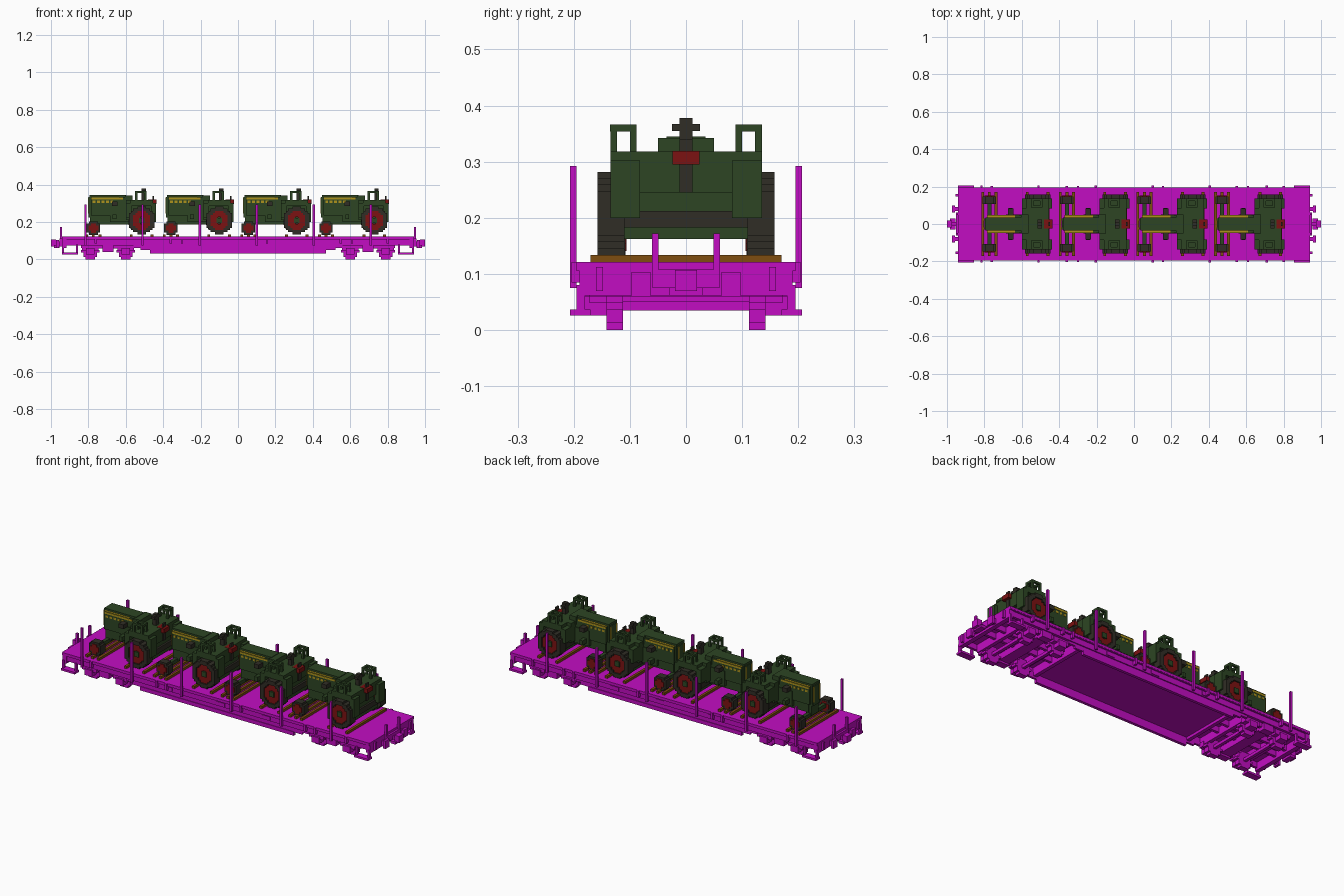
import bpy, bmesh, math
from mathutils import Matrix, Vector

if "Cube" in bpy.data.objects:
    bpy.data.objects.remove(bpy.data.objects["Cube"])

V = 0.0118  # block size


def material(name, rgb):
    m = bpy.data.materials.new(name)
    m.use_nodes = True
    m.diffuse_color = (*rgb, 1)
    m.node_tree.nodes["Principled BSDF"].inputs["Base Color"].default_value = (*rgb, 1)
    return m


MAGENTA = material("magenta", (0.54, 0.004, 0.54))
GREEN = material("dark_green", (0.026, 0.06, 0.017))
RUBBER = material("rubber_black", (0.03, 0.027, 0.019))
RED = material("dark_red", (0.2, 0.006, 0.006))
WOOD = material("wood_brown", (0.21, 0.075, 0.005))
YELLOW = material("yellow", (0.42, 0.29, 0.012))


def boxes(name, mat, items, mirror_y=False, mirror_x=False):
    """One object from boxes given as (x0, x1, y0, y1, z0, z1)."""
    items = list(items)
    if mirror_y:
        items += [(a, b, -d, -c, e, f) for a, b, c, d, e, f in items]
    if mirror_x:
        items += [(-b, -a, c, d, e, f) for a, b, c, d, e, f in items]
    bm = bmesh.new()
    for x0, x1, y0, y1, z0, z1 in items:
        mid = Vector((x0 + x1, y0 + y1, z0 + z1)) / 2
        size = Matrix.Diagonal((x1 - x0, y1 - y0, z1 - z0, 1))
        bmesh.ops.create_cube(bm, size=1, matrix=Matrix.Translation(mid) @ size)
    me = bpy.data.meshes.new(name)
    bm.to_mesh(me)
    bm.free()
    me.materials.append(mat)
    ob = bpy.data.objects.new(name, me)
    bpy.context.collection.objects.link(ob)
    return ob


def disc(x, z, r, y0, y1, inner=0):
    """Blocky disc or ring in the xz plane, as rows of boxes."""
    n = max(1, round(2 * r / V))
    h = 2 * r / n
    out = []
    for i in range(n):
        zc = -r + (i + 0.5) * h
        w = max(h / 2, round(math.sqrt(max(r * r - zc * zc, 0)) / h) * h)
        zs = (z + zc - h / 2, z + zc + h / 2)
        if abs(zc) < inner:
            k = max(h / 2, round(math.sqrt(inner ** 2 - zc ** 2) / h) * h)
            out += [(x - w, x - k, y0, y1, *zs), (x + k, x + w, y0, y1, *zs)]
        else:
            out.append((x - w, x + w, y0, y1, *zs))
    return out


# ---------- wagon ----------
boxes("deck", MAGENTA, [(-0.94, 0.94, -0.195, 0.195, 0.105, 0.121)])
boxes("side_sills", MAGENTA, [
    (-0.94, 0.94, 0.183, 0.196, 0.108, 0.121),
    (-0.93, 0.93, 0.172, 0.186, 0.075, 0.108),
    (-0.56, 0.56, 0.168, 0.180, 0.062, 0.08),
    (-0.52, 0.52, 0.168, 0.180, 0.05, 0.065),
    (-0.47, 0.47, 0.168, 0.184, 0.032, 0.053)], mirror_y=True)
boxes("end_beam", MAGENTA, [(0.918, 0.942, -0.19, 0.19, 0.062, 0.121),
                            (0.935, 0.953, -0.06, 0.06, 0.075, 0.108)], mirror_x=True)
boxes("centre_floor", MAGENTA, [(-0.47, 0.47, -0.17, 0.17, 0.075, 0.09)])
boxes("cross_beams", MAGENTA,
      [(x - 0.01, x + 0.01, -0.172, 0.172, 0.06, 0.106) for x in (0.48, 0.57, 0.83)], mirror_x=True)
boxes("centre_sills", MAGENTA, [(-0.92, 0.92, 0.03, 0.045, 0.075, 0.106)], mirror_y=True)

# side stakes with their pockets, and short end stakes
stakes = [-0.815 + 0.305 * i for i in range(6)]
boxes("side_stakes", MAGENTA,
      [(x - 0.006, x + 0.006, 0.195, 0.207, 0.075, 0.292) for x in stakes], mirror_y=True)
boxes("stake_pockets", MAGENTA,
      [(x - 0.006, x + 0.006, 0.184, 0.204, 0.085, 0.121)
       for x in (-0.76, -0.36, -0.30, 0.155, 0.55, 0.61, 0.80)], mirror_y=True)
boxes("end_stakes", MAGENTA, [(0.94, 0.952, 0.049, 0.061, 0.08, 0.172)], mirror_y=True, mirror_x=True)

# bogies
bogie, bogie_wheels, axles = [], [], []
for x in (0.6, 0.79):
    bogie_wheels += disc(x, 0.043, 0.043, 0.112, 0.142)
    axles.append((x - 0.008, x + 0.008, -0.12, 0.12, 0.035, 0.051))
    bogie += [(x - 0.045, x + 0.045, 0.142, 0.172, 0.048, 0.075),
              (x - 0.022, x + 0.022, 0.142, 0.182, 0.026, 0.06)]
bogie += [(0.56, 0.83, 0.145, 0.165, 0.058, 0.08), (0.665, 0.725, 0.142, 0.18, 0.04, 0.075)]
boxes("bogie_frames", MAGENTA, bogie, mirror_y=True, mirror_x=True)
boxes("rail_wheels", MAGENTA, bogie_wheels, mirror_y=True, mirror_x=True)
boxes("wheel_axles", MAGENTA, axles, mirror_x=True)
boxes("bogie_bolsters", MAGENTA, [(0.665, 0.725, -0.145, 0.145, 0.05, 0.085),
                                  (0.65, 0.74, -0.045, 0.045, 0.08, 0.106)], mirror_x=True)

# couplers, buffers and steps
boxes("couplers", MAGENTA, [(0.94, 0.985, -0.012, 0.012, 0.078, 0.092),
                            (0.972, 1.0, -0.02, 0.02, 0.07, 0.107),
                            (0.955, 0.985, -0.03, 0.03, 0.062, 0.076)], mirror_x=True)
boxes("buffers", MAGENTA, [(0.94, 0.962, 0.07, 0.09, 0.068, 0.095),
                           (0.958, 0.972, 0.062, 0.098, 0.06, 0.103),
                           (0.942, 0.954, 0.148, 0.16, 0.07, 0.112)], mirror_y=True, mirror_x=True)
boxes("corner_steps", MAGENTA, [(0.855, 0.94, 0.17, 0.207, 0.026, 0.037),
                                (0.855, 0.865, 0.18, 0.195, 0.03, 0.08),
                                (0.93, 0.94, 0.18, 0.195, 0.03, 0.08)], mirror_y=True, mirror_x=True)
boxes("brake_gear", MAGENTA, [(-0.3, -0.27, 0.178, 0.19, 0.08, 0.1),
                              (0.0, 0.05, 0.178, 0.19, 0.08, 0.1),
                              (0.28, 0.33, 0.178, 0.19, 0.08, 0.1)], mirror_y=True)

# ---------- one tractor, x measured from its rear axle ----------
FX, FZ, RZ = -0.258, 0.167, 0.208
tractor = []


def part(name, mat, items, mirror_y=False):
    tractor.append(boxes(name, mat, items, mirror_y))


part("bonnet", GREEN, [(-0.28, -0.085, -0.035, 0.035, 0.235, 0.345),
                       (-0.272, -0.085, -0.046, 0.046, 0.235, 0.333),
                       (-0.285, -0.27, -0.03, 0.03, 0.225, 0.333)])
part("bonnet_stripes", YELLOW, [(-0.272, -0.10, 0.0455, 0.0475, 0.321, 0.331),
                                (-0.272, -0.12, 0.035, 0.0465, 0.333, 0.335)]
     + [(-0.262 + i * 0.024, -0.248 + i * 0.024, 0.0455, 0.0475, 0.302, 0.314)
        for i in range(5)], mirror_y=True)
part("grille_edges", YELLOW, [(-0.287, -0.284, 0.02, 0.03, 0.245, 0.33)], mirror_y=True)
part("engine_block", GREEN, [(-0.26, -0.05, -0.034, 0.034, 0.185, 0.24),
                             (-0.17, -0.06, -0.05, 0.05, 0.2, 0.285),
                             (-0.155, -0.135, -0.085, 0.085, 0.215, 0.24)])
part("side_lamps", RUBBER, [(-0.16, -0.13, 0.046, 0.082, 0.285, 0.308)], mirror_y=True)
part("cab_body", GREEN, [(-0.085, 0.045, -0.085, 0.085, 0.21, 0.318),
                         (-0.09, -0.05, -0.05, 0.05, 0.3, 0.342),
                         (-0.06, 0.05, -0.11, 0.11, 0.162, 0.185)])
part("gearbox", RUBBER, [(-0.07, 0.055, -0.11, 0.11, 0.183, 0.212)])
part("fenders", GREEN, [(-0.06, 0.06, 0.082, 0.135, 0.285, 0.318),
                        (-0.085, -0.055, 0.082, 0.135, 0.225, 0.30),
                        (0.05, 0.077, 0.082, 0.135, 0.2, 0.302),
                        (0.045, 0.06, -0.085, 0.085, 0.245, 0.318)], mirror_y=True)

# open cube rails on the fenders
rx, ry, rz, t = (-0.035, 0.025), (0.088, 0.135), (0.318, 0.366), 0.0118
rails = []
for y in (ry[0], ry[1] - t):
    rails += [(x, x + t, y, y + t, *rz) for x in (rx[0], rx[1] - t)]
    rails.append((*rx, y, y + t, rz[1] - t, rz[1]))
rails += [(x, x + t, *ry, rz[1] - t, rz[1]) for x in (rx[0], rx[1] - t)]
part("fender_rails", GREEN, rails, mirror_y=True)

part("steering_column", RUBBER, [(0.0, 0.022, -0.012, 0.012, 0.318, 0.378),
                                 (0.0, 0.022, -0.025, 0.025, 0.355, 0.367),
                                 (0.058, 0.066, -0.012, 0.012, 0.245, 0.34)])
part("seat", RED, [(0.034, 0.08, -0.024, 0.024, 0.295, 0.319)])

# wheels
part("rear_tyres", RUBBER, disc(0, RZ, 0.074, 0.11, 0.158, inner=0.05), mirror_y=True)
part("rear_rims", RED, disc(0, RZ, 0.053, 0.115, 0.15, inner=0.012), mirror_y=True)
part("rear_hubs", GREEN, disc(0, RZ, 0.014, 0.06, 0.156), mirror_y=True)
part("front_tyres", RUBBER, disc(FX, FZ, 0.036, 0.108, 0.148, inner=0.02), mirror_y=True)
part("front_rims", RED, disc(FX, FZ, 0.026, 0.106, 0.153), mirror_y=True)
part("front_axle", GREEN, [(FX - 0.01, FX + 0.01, -0.11, 0.11, 0.162, 0.182),
                           (FX - 0.018, FX + 0.018, -0.03, 0.03, 0.17, 0.24)])

# timber bearers and chocks
part("timber_bearers", WOOD, [(x - 0.007, x + 0.007, -0.17, 0.17, 0.12, 0.134)
                              for x in (-0.293, -0.258, -0.223, -0.055, 0.055)])

# ---------- four tractors in a row ----------
for i in range(4):
    for ob in tractor:
        o = ob if i == 0 else bpy.data.objects.new(ob.name + f"_{i + 1}", ob.data)
        if i:
            bpy.context.collection.objects.link(o)
        o.location.x = -0.515 + 0.4145 * i
